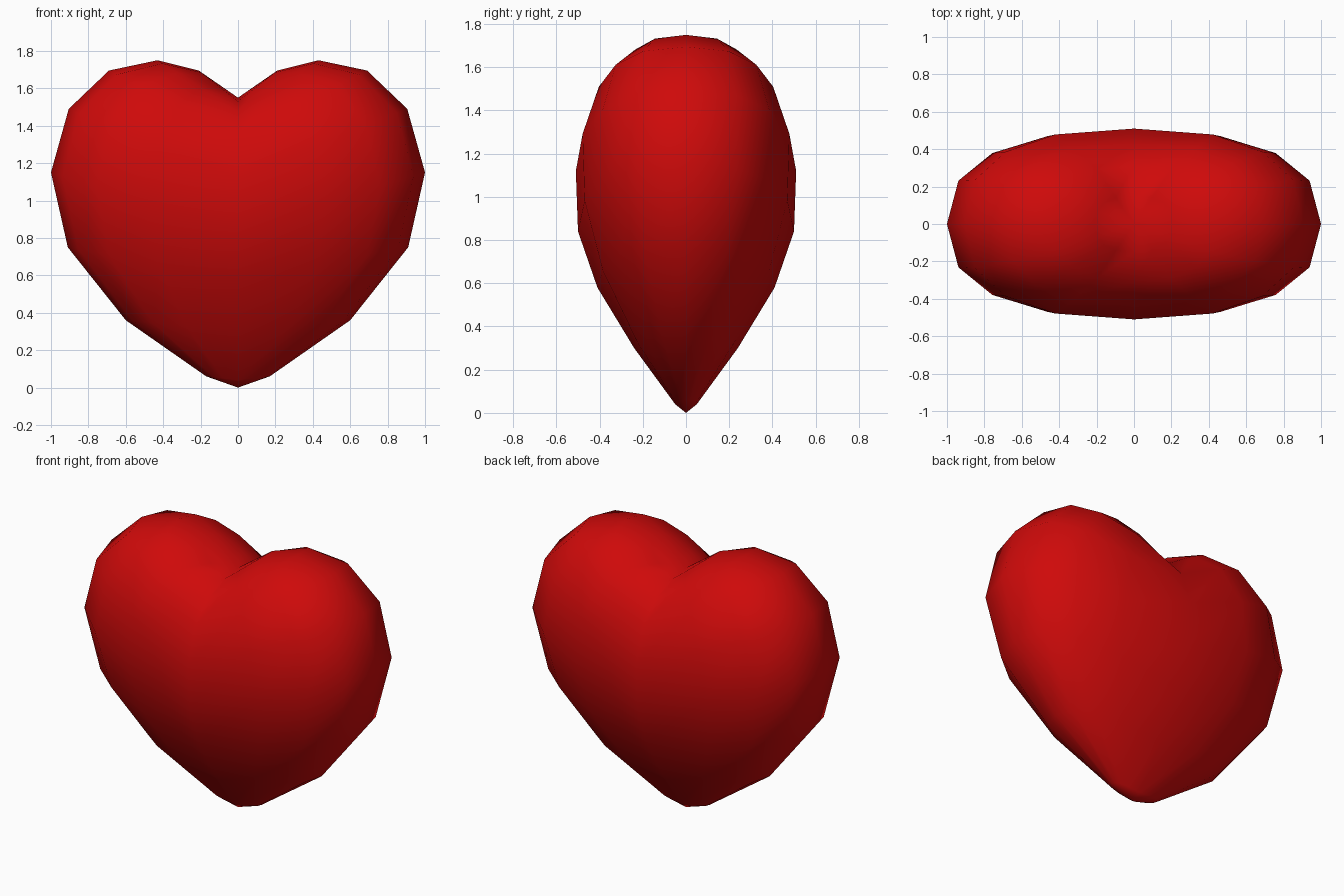
import bpy
import bmesh
from math import cos, sin, tau, copysign

default = bpy.data.objects.get("Cube")
if default:
    bpy.data.objects.remove(default, do_unlink=True)

# Plain red material
red = bpy.data.materials.new("heart_red")
red.use_nodes = True
colour = (0.62, 0.003, 0.003, 1.0)
red.diffuse_color = colour
red.node_tree.nodes["Principled BSDF"].inputs["Base Color"].default_value = colour

# Rings from tip to cleft: half width, height at the sides, half depth, height at the middle
rings = [(0.17, 0.06, 0.05, 0.04), (0.60, 0.36, 0.24, 0.30),
         (0.91, 0.75, 0.41, 0.58), (1.0, 1.15, 0.50, 0.84),
         (0.905, 1.49, 0.51, 1.12), (0.69, 1.695, 0.43, 1.35),
         (0.43, 1.75, 0.31, 1.47), (0.21, 1.695, 0.15, 1.53)]
tip_z, cleft_z = 0.0, 1.55
segments = 16
fullness = 0.8  # below 1 makes the rings boxier than an ellipse


def swell(value):
    return copysign(abs(value) ** fullness, value) if abs(value) > 1e-6 else 0.0


bm = bmesh.new()


def ring(width, side_z, depth, middle_z):
    verts = []
    for i in range(segments):
        u, v = swell(cos(tau * i / segments)), swell(sin(tau * i / segments))
        z = middle_z + (side_z - middle_z) * abs(u)
        verts.append(bm.verts.new((width * u, depth * v, z)))
    return verts


# Heart body: bridged rings closed by a fan at the tip and at the cleft
loops = [ring(*r) for r in rings]
tip = bm.verts.new((0, 0, tip_z))
cleft = bm.verts.new((0, 0, cleft_z))
for i in range(segments):
    j = (i + 1) % segments
    bm.faces.new((tip, loops[0][j], loops[0][i]))
    bm.faces.new((cleft, loops[-1][i], loops[-1][j]))
    for low, high in zip(loops, loops[1:]):
        bm.faces.new((low[i], low[j], high[j], high[i]))

bmesh.ops.recalc_face_normals(bm, faces=bm.faces)
for face in bm.faces:
    face.smooth = True

mesh = bpy.data.meshes.new("heart")
bm.to_mesh(mesh)
bm.free()
mesh.materials.append(red)
heart = bpy.data.objects.new("heart", mesh)
bpy.context.collection.objects.link(heart)
